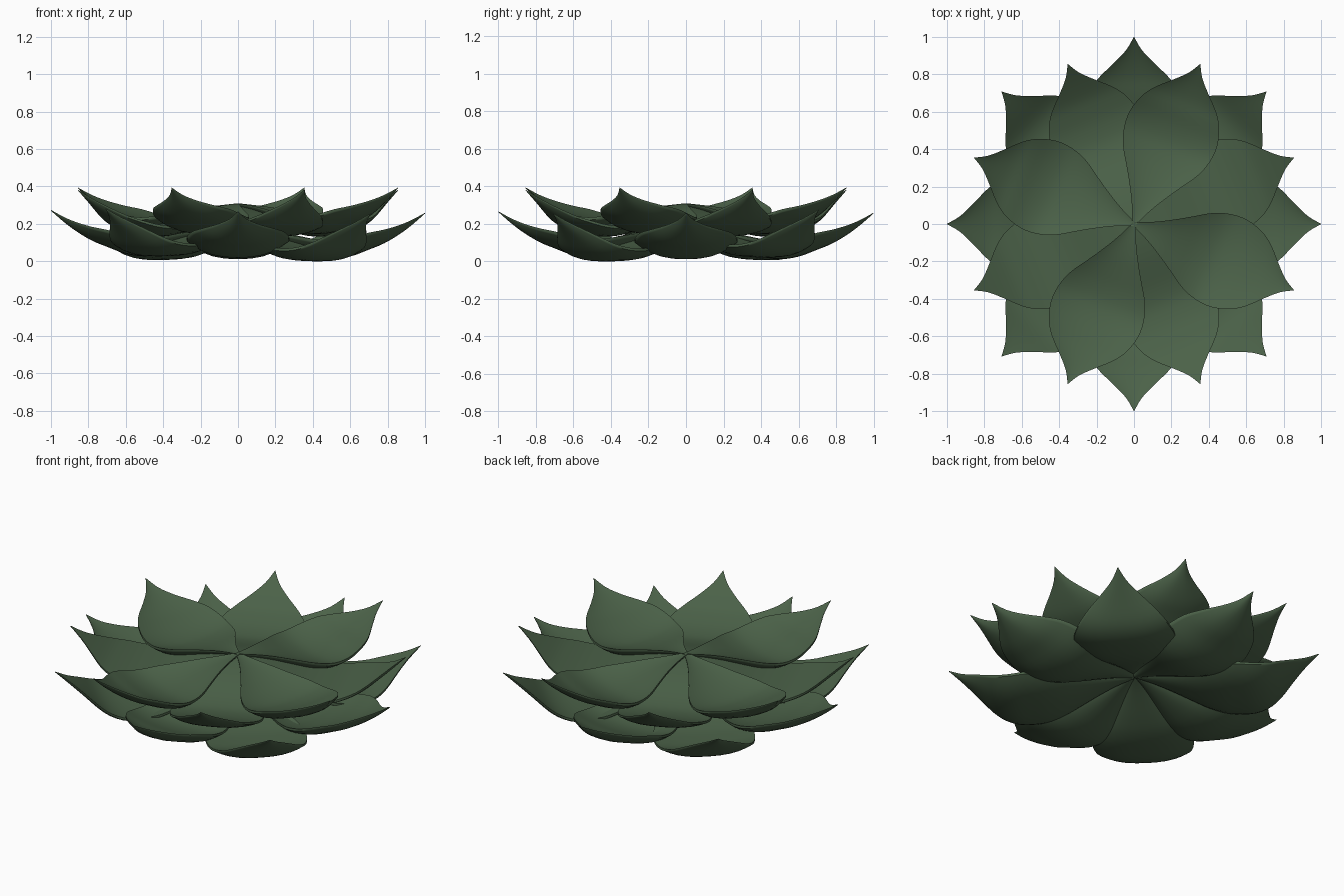
import bpy, bmesh, math

if "Cube" in bpy.data.objects:
    bpy.data.objects.remove(bpy.data.objects["Cube"])

green = bpy.data.materials.new("leaf green")
green.diffuse_color = (0.07, 0.12, 0.065, 1)
green.use_nodes = True
green.node_tree.nodes["Principled BSDF"].inputs["Base Color"].default_value = green.diffuse_color

# leaf shape along its length: (distance, half width, underside height, middle thickness)
PROFILE = [(0, .012, .165, .012), (.1, .055, .135, .025), (.2, .110, .098, .04),
           (.3, .172, .06, .05), (.4, .235, .028, .055), (.5, .268, .014, .055),
           (.6, .272, .028, .055), (.7, .243, .065, .05), (.78, .19, .098, .042),
           (.86, .108, .145, .032), (.93, .042, .197, .02), (1, .001, .258, .004)]


def sample(u):
    """Smooth interpolation through the profile, u from 0 to 1."""
    s = u * (len(PROFILE) - 1)
    i = min(int(s), len(PROFILE) - 2)
    f = s - i
    p = [PROFILE[max(0, min(len(PROFILE) - 1, i + k))] for k in (-1, 0, 1, 2)]
    return [.5 * (2 * b + (c - a) * f + (2 * a - 5 * b + 4 * c - d) * f * f
                  + (3 * b - a - 3 * c + d) * f ** 3) for a, b, c, d in zip(*p)]


def leaf(name, angle, scale, z, cup, sag):
    """Thick cupped leaf with an upturned tip; sag lowers its outer half."""
    bm = bmesh.new()
    rows, cols = 33, 12
    rings = []
    for r in range(rows + 1):
        x, w, h, t = sample(r / rows)
        h -= sag * math.exp(-((x - .71) / .13) ** 2)
        k = min(1, w / .27)
        top, bottom = [], []
        for c in range(cols + 1):
            v = math.sin((c / cols - .5) * math.pi)
            lift = cup * k * abs(v) ** 2.2
            body = t * (1 - .75 * abs(v) ** 3)
            top.append((x, v * w, h + t + lift))
            bottom.append((x, v * w, h + t + lift - body))
        rings.append([bm.verts.new(p) for p in top + bottom[::-1]])
    n = len(rings[0])
    for a, b in zip(rings, rings[1:]):
        for i in range(n):
            j = (i + 1) % n
            bm.faces.new((a[i], a[j], b[j], b[i]))
    bm.faces.new(rings[0])
    bm.faces.new(rings[-1][::-1])
    bmesh.ops.recalc_face_normals(bm, faces=bm.faces)
    me = bpy.data.meshes.new(name)
    bm.to_mesh(me)
    bm.free()
    me.materials.append(green)
    ob = bpy.data.objects.new(name, me)
    bpy.context.collection.objects.link(ob)
    ob.location.z = z
    ob.rotation_euler.z = math.radians(angle)
    ob.scale = (scale, scale, 1)
    ob.select_set(True)
    bpy.context.view_layer.objects.active = ob


# lower ring: cupped leaves on the axes, flatter sagging ones on the diagonals
heights = [-.003, .014, -.003, 0, .012, .02, .004, -.007]
for i, dz in enumerate(heights):
    axis = i % 2 == 0
    leaf(f"lower_leaf_{i + 1}", 45 * i, 1.0, dz, .045 if axis else .015, 0 if axis else .045)

# upper ring: every second leaf is cupped and lies over its neighbours
for i in range(8):
    over = i % 2 == 1
    leaf(f"upper_leaf_{i + 1}", 22.5 + 45 * i, .925, .125 + (.006 if over else -.006),
         .035 if over else .0, 0 if over else .015)

bpy.ops.object.shade_smooth_by_angle(angle=math.radians(50))
